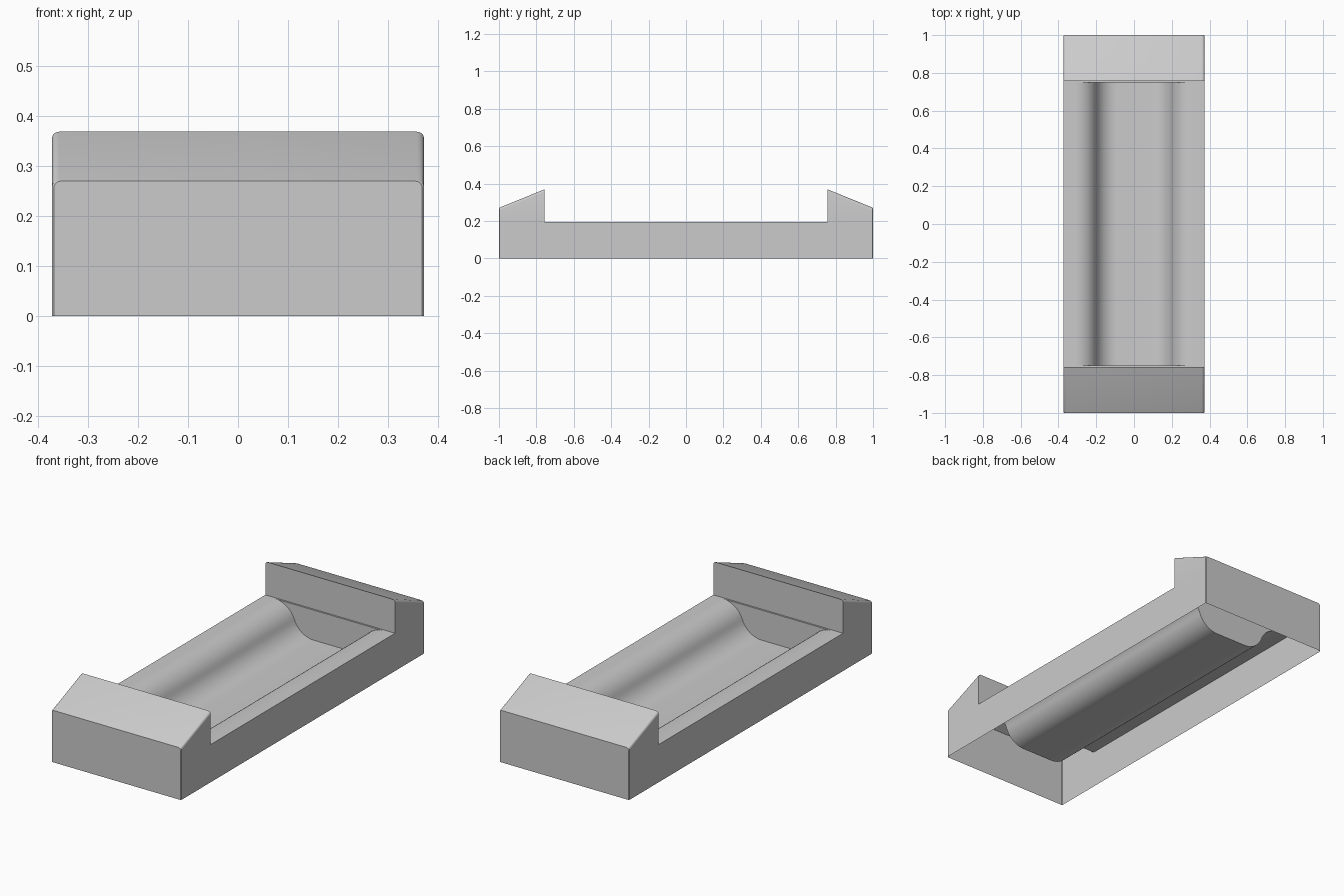
import bpy, bmesh
from math import sin, cos, radians

if "Cube" in bpy.data.objects:
    bpy.data.objects.remove(bpy.data.objects["Cube"])

W = 0.373          # half width
RIM = 0.196        # height of the side walls
FLOOR = 0.04       # height of the trough floor
Y_STEP = 0.757     # inner face of the raised ends
Y_TROUGH = 0.748   # end of the trough
R_TOP = 0.014      # rounding of the raised ends

bm = bmesh.new()


def face(points):
    return bm.faces.new([bm.verts.new(p) for p in points])


def loft(a, b):
    """Join two equal open rows of points with quads."""
    return [face((a[i], a[i + 1], b[i + 1], b[i])) for i in range(len(a) - 1)]


def arch(y, top, half):
    """Cross-section of a raised end, open at the bottom."""
    right = [(half, 0), (half, RIM)]
    for k in range(6):
        t = radians(90 * k / 5)
        right.append((half - R_TOP + R_TOP * cos(t), top - R_TOP + R_TOP * sin(t)))
    pts = right + [(-x, z) for x, z in reversed(right)]
    return [(x, y, z) for x, z in pts]


# Trough cross-section: two tangent arcs form each S-shaped flank
STEEP, N = 70, 10
r = (RIM - FLOOR) / 2 / (1 - cos(radians(STEEP)))
reach = r * sin(radians(STEEP))
flank = []
for k in range(N + 1):
    t = radians(STEEP * k / N)
    flank.append((0.2 + reach - r * sin(t), RIM - r * (1 - cos(t))))
for k in range(N - 1, -1, -1):
    t = radians(STEEP * k / N)
    flank.append((0.2 - reach + r * sin(t), FLOOR + r * (1 - cos(t))))
dip = flank + [(-x, z) for x, z in reversed(flank)]
sheet = [(W, RIM)] + dip + [(-W, RIM)]

# Rim and trough surface
quads = loft([(x, -Y_TROUGH, z) for x, z in sheet],
             [(x, Y_TROUGH, z) for x, z in sheet])
floor_face = quads[len(quads) // 2]

# Long side walls
for x in (-W, W):
    face([(x, -Y_STEP, 0), (x, Y_STEP, 0), (x, Y_STEP, RIM), (x, Y_TROUGH, RIM),
          (x, -Y_TROUGH, RIM), (x, -Y_STEP, RIM)])

for s in (-1, 1):
    # Raised end: sloping top, tiny corner bevel, outer face, inner step face
    inner = arch(s * Y_STEP, 0.369, W)
    mid = arch(s * 0.996, 0.272, W)
    outer = arch(s, 0.27, W - 0.004)
    loft(inner, mid)
    loft(mid, outer)
    face(outer)
    face(inner[1:-1])
    # Narrow ledge and trough end wall
    yt = s * Y_TROUGH
    xe = dip[0][0]
    face([(-W, s * Y_STEP, RIM), (W, s * Y_STEP, RIM), (W, yt, RIM),
          (xe, yt, RIM), (-xe, yt, RIM), (-W, yt, RIM)])
    face([(x, yt, z) for x, z in dip])

# Weld into one open-bottomed shell with outward normals
bmesh.ops.remove_doubles(bm, verts=bm.verts, dist=0.0001)
bmesh.ops.recalc_face_normals(bm, faces=bm.faces)
floor_face.normal_update()
if floor_face.normal.z < 0:
    bmesh.ops.reverse_faces(bm, faces=bm.faces)

mesh = bpy.data.meshes.new("tray_shell")
bm.to_mesh(mesh)
bm.free()
tray = bpy.data.objects.new("tray_shell", mesh)
bpy.context.collection.objects.link(tray)
bpy.context.view_layer.objects.active = tray
tray.select_set(True)
bpy.ops.object.shade_smooth_by_angle(angle=radians(30))
